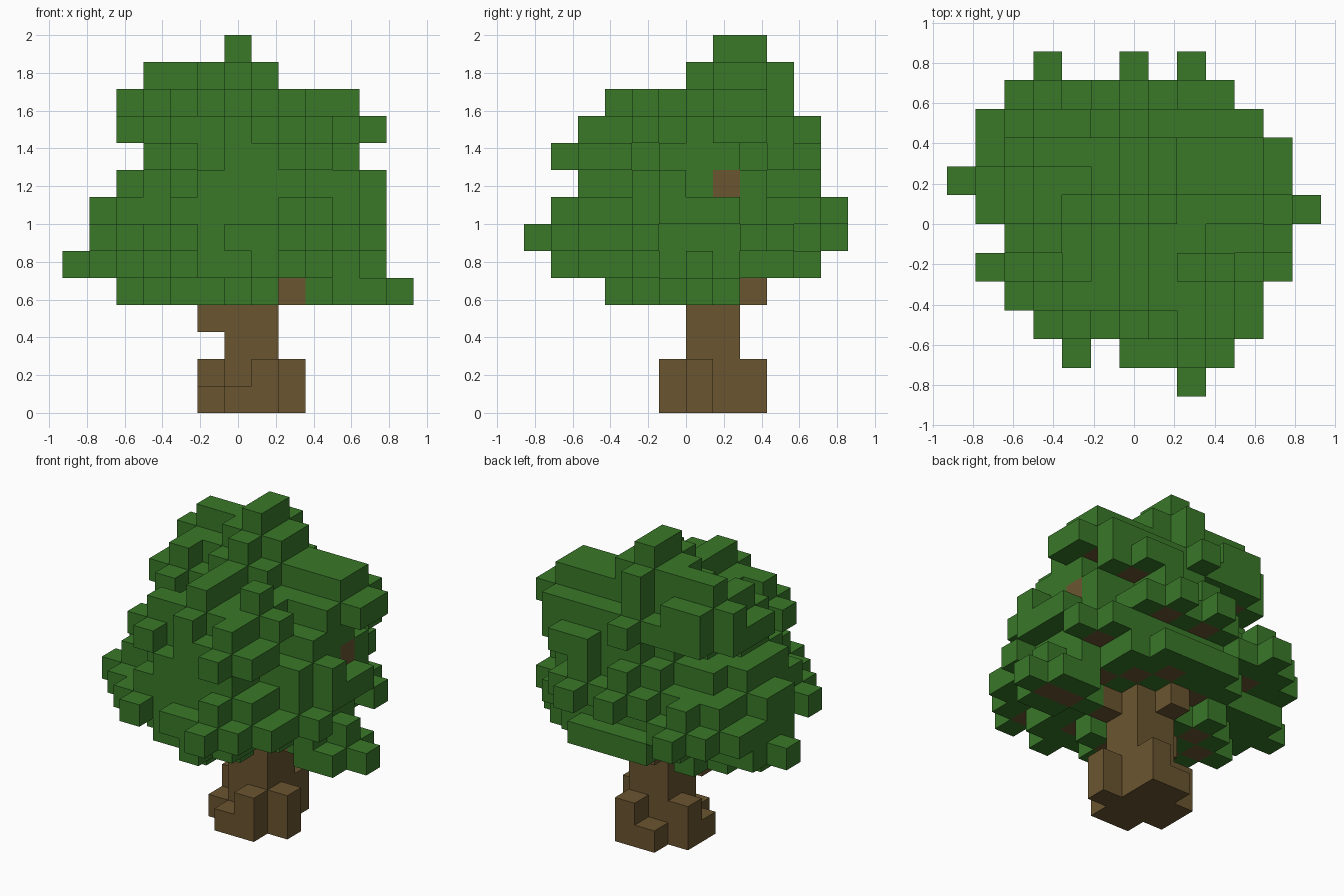
import bpy
import bmesh
from mathutils import Vector

if "Cube" in bpy.data.objects:
    bpy.data.objects.remove(bpy.data.objects["Cube"], do_unlink=True)

UNIT = 1 / 7
SIDES = [Vector(d) for d in ((1, 0, 0), (-1, 0, 0), (0, 1, 0), (0, -1, 0))]
UP, DOWN = Vector((0, 0, 1)), Vector((0, 0, -1))


def make_material(name, colour):
    mat = bpy.data.materials.new(name)
    mat.diffuse_color = colour
    mat.use_nodes = True
    shader = next(n for n in mat.node_tree.nodes if n.type == "BSDF_PRINCIPLED")
    shader.inputs["Base Color"].default_value = colour
    shader.inputs["Roughness"].default_value = 1.0
    return mat


leaf_green = make_material("leaf green", (0.041, 0.190, 0.022, 1))
bark_brown = make_material("bark brown", (0.145, 0.091, 0.029, 1))

trunk, branches = set(), set()


def box(level, left, right, front, back):
    """Solid rectangle of trunk blocks on one level."""
    trunk.update((i, j, level) for i in range(left, right + 1)
                 for j in range(front, back + 1))


def crown(level, left, right, front, back, cut):
    """Octagonal plate of branch blocks with its corners cut off."""
    for i in range(left, right + 1):
        for j in range(front, back + 1):
            if min(i - left, right - i) + min(j - front, back - j) >= cut:
                branches.add((i, j, level))


def twigs(level, *spots):
    """Single branch blocks that push bumps out of the crown."""
    branches.update((i, j, level) for i, j in spots)


# Trunk: spreading roots, narrow stem and short stubs
box(0, 0, 1, -1, 2)
box(0, -1, -1, 0, 1)
box(0, 2, 2, 0, 0)
box(1, 0, 1, 0, 1)
trunk.update({(1, -1, 1), (2, 0, 1), (-1, 1, 1), (1, 2, 1)})
for level in (2, 3, 4):
    box(level, 0, 1, 0, 1)
trunk.update({(-1, 0, 3), (2, 0, 4), (0, 2, 4)})

# Branches, level by level
twigs(4, (0, -2), (4, 0), (5, 0), (-3, 0), (-2, -1), (-2, 1))
crown(5, -3, 3, -3, 3, cut=2)
twigs(5, (2, 3), (-5, 1), (-4, 1), (1, -4))
crown(6, -3, 3, -3, 2, cut=2)
twigs(6, (2, -5), (2, -4), (3, -4), (3, -3), (0, -4), (-2, -4), (-2, -3),
      (-4, -2), (-3, -2), (-3, 4), (-3, 3), (-2, 3), (-4, 3), (-4, 2),
      (-4, 0), (4, 2), (3, 2), (4, -2), (3, -2))
crown(7, -3, 4, -3, 3, cut=2)
twigs(7, (-4, 1), (-4, 0), (0, 4), (2, 4), (2, -4), (-3, 2))
crown(8, -3, 3, -3, 2, cut=2)
twigs(8, (4, 1), (4, -1))
crown(9, -2, 3, -2, 2, cut=2)
twigs(9, (3, 3), (2, 3), (0, -3), (-2, -3), (2, -3), (2, -4))
crown(10, -2, 2, -1, 3, cut=2)
twigs(10, (-3, 0), (-3, 1), (-3, 2), (-2, 2), (2, 2), (3, 1), (3, 2),
      (4, 1), (4, 2), (2, -2), (0, -2), (0, -3))
crown(11, -1, 1, 0, 2, cut=1)
twigs(11, (-2, 2), (-3, 2))
twigs(12, (0, 1), (0, 2))

# Leaves grow around and above every branch block, save one open branch end
leaves = set()
for cell in branches:
    for step in SIDES + [UP]:
        leaves.add(tuple(int(c) for c in Vector(cell) + step))
leaves -= trunk | {(5, 1, 8)}
leaves |= branches
solid = leaves | trunk


def is_bark(cell, step):
    """Bark shows on open branch ends and on branch undersides."""
    if cell in trunk:
        return True
    if cell not in branches:
        return False
    if step == DOWN:
        return cell[2] not in (5, 6) or sum(cell) % 3 == 0
    return step != UP


def build(name, cells):
    """Skin a set of blocks, leaving out faces hidden between blocks."""
    bm = bmesh.new()
    for cell in sorted(cells):
        middle = Vector(cell) + Vector((0, 0.5, 0.5))
        for step in SIDES + [UP, DOWN]:
            if tuple(int(c) for c in Vector(cell) + step) in solid:
                continue
            a = Vector((step.y, step.z, step.x)) / 2
            b = step.cross(a)
            centre = middle + step / 2
            corners = (a + b, b - a, -a - b, a - b)
            face = bm.faces.new([bm.verts.new((centre + c) * UNIT) for c in corners])
            face.normal_update()
            if face.normal.dot(step) < 0:
                face.normal_flip()
            face.material_index = int(is_bark(cell, step))
    bmesh.ops.remove_doubles(bm, verts=bm.verts, dist=UNIT / 100)
    bmesh.ops.dissolve_limit(bm, angle_limit=0.01, verts=bm.verts, edges=bm.edges,
                             delimit={"MATERIAL"})
    mesh = bpy.data.meshes.new(name)
    bm.to_mesh(mesh)
    bm.free()
    mesh.materials.append(leaf_green)
    mesh.materials.append(bark_brown)
    obj = bpy.data.objects.new(name, mesh)
    bpy.context.collection.objects.link(obj)


build("trunk", trunk)
build("foliage", leaves)
